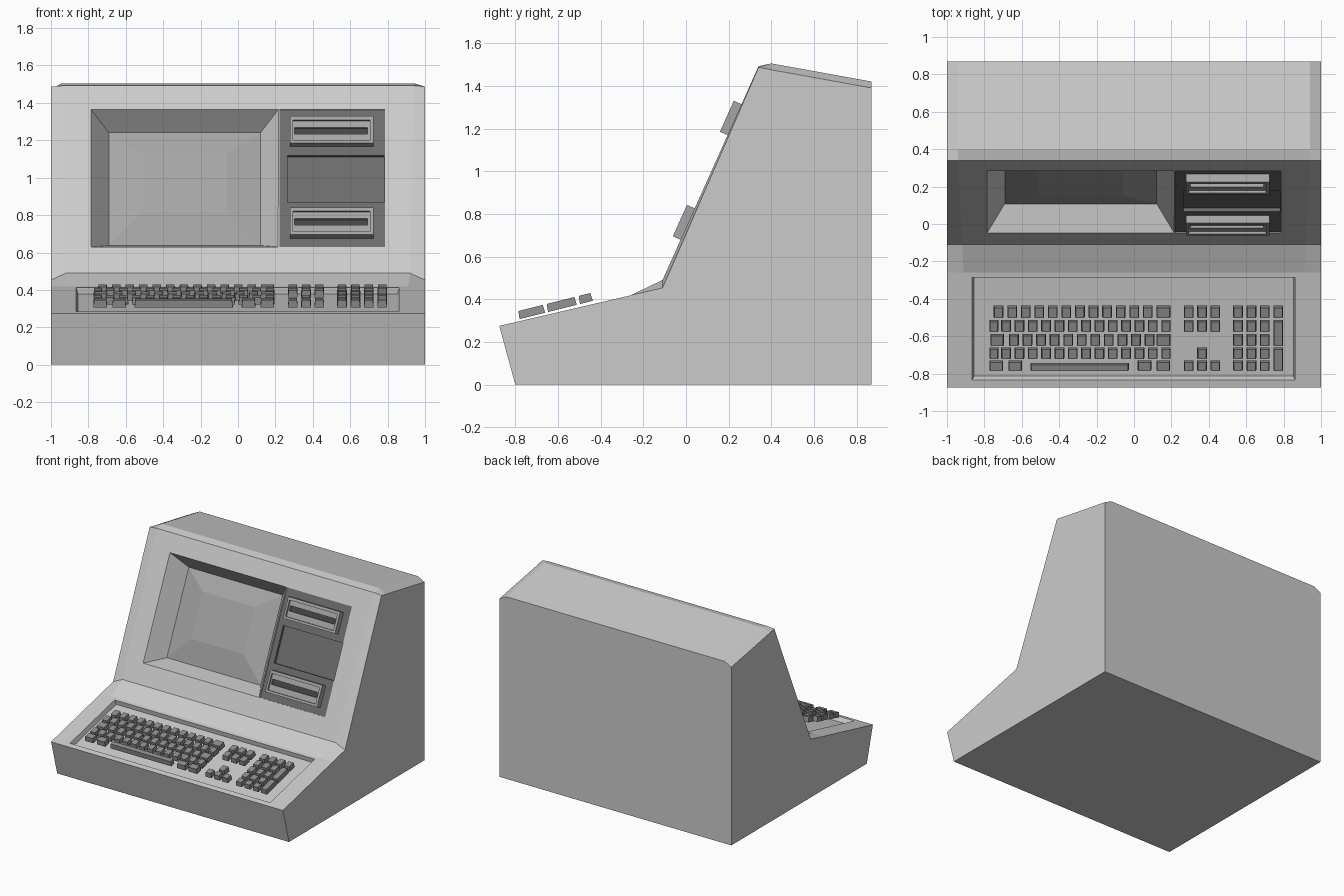
import bpy, bmesh
from mathutils import Vector

if "Cube" in bpy.data.objects:
    bpy.data.objects.remove(bpy.data.objects["Cube"])


def frame(origin, along):
    """Local frame on a sloped face: x across, v up the slope, n outwards."""
    v = Vector((0, *along)).normalized()
    n = Vector((0, -v.z, v.y))
    o = Vector((0, *origin))
    return lambda x, a, d: Vector((x, 0, 0)) + o + v * a + n * d


FRONT = frame((-0.11, 0.49), (0.45, 1.0))
DECK = frame((-0.875, 0.275), (0.615, 0.143))
KEYS = frame((-0.78, 0.307), (0.97, 0.2425))


def material(name, g):
    m = bpy.data.materials.new(name)
    m.diffuse_color = (g, g, g, 1)
    m.use_nodes = True
    m.node_tree.nodes["Principled BSDF"].inputs["Base Color"].default_value = m.diffuse_color
    return m


def loft(bm, loops):
    """Bridge equal-length loops of points and cap both ends."""
    vs = [[bm.verts.new(p) for p in lp] for lp in loops]
    k = len(vs[0])
    for a, b in zip(vs, vs[1:]):
        for i in range(k):
            j = (i + 1) % k
            bm.faces.new((a[i], a[j], b[j], b[i]))
    bm.faces.new(vs[0])
    bm.faces.new(vs[-1])


def rects(bm, fr, rings):
    """Loft through rectangles (x0, x1, v0, v1, n) in a sloped frame."""
    loft(bm, [[fr(x0, a, n), fr(x1, a, n), fr(x1, b, n), fr(x0, b, n)]
              for x0, x1, a, b, n in rings])


def finish(bm, name, mat=None):
    bmesh.ops.recalc_face_normals(bm, faces=bm.faces)
    me = bpy.data.meshes.new(name)
    bm.to_mesh(me)
    bm.free()
    ob = bpy.data.objects.new(name, me)
    bpy.context.collection.objects.link(ob)
    if mat:
        me.materials.append(mat)
    return ob


def part(name, fr, rings, mat=None):
    bm = bmesh.new()
    rects(bm, fr, rings)
    return finish(bm, name, mat)


dark = material("dark_panel", 0.15)
mid = material("mid_grey", 0.38)
key_grey = material("key_grey", 0.27)
black = material("slot_dark", 0.06)

# Housing: side profile with softened side edges (y, z at edge, z inside, x inside)
profile = [(-0.80, 0, 0, 0.93), (0.87, 0, 0, 0.93), (0.87, 1.39, 1.42, 0.94),
           (0.40, 1.475, 1.505, 0.94), (0.34, 1.487, 1.492, 0.94),
           (-0.11, 0.453, 0.49, 0.92), (-0.26, 0.418, 0.418, 0.91),
           (-0.875, 0.275, 0.275, 0.93)]
bm = bmesh.new()
loft(bm, [[(-1, y, ze) for y, ze, zi, xi in profile],
          [(-xi, y, zi) for y, ze, zi, xi in profile],
          [(xi, y, zi) for y, ze, zi, xi in profile],
          [(1, y, ze) for y, ze, zi, xi in profile]])
housing = finish(bm, "housing")

# Recesses for the screen, drive panel and keyboard tray
S0, S1 = (-0.785, 0.215, 0.153, 0.959), (-0.69, 0.12, 0.225, 0.885)
lip = [a + (a - b) * 0.3 for a, b in zip(S0, S1)]
P = (0.222, 0.785, 0.153, 0.959)
cutters = [
    part("screen_cutter", FRONT, [(*lip, 0.042), (*S0, 0), (*S1, -0.14)]),
    part("panel_cutter", FRONT, [(*P, 0.05), (*P, -0.04)]),
    part("tray_cutter", DECK, [(-0.865, 0.862, 0.041, 0.606, 0.05),
                               (-0.865, 0.862, 0.041, 0.606, 0),
                               (-0.855, 0.852, 0.055, 0.604, -0.035)]),
]
bpy.context.view_layer.objects.active = housing
for c in cutters:
    mod = housing.modifiers.new("cut", 'BOOLEAN')
    mod.operation = 'DIFFERENCE'
    mod.solver = 'EXACT'
    mod.object = c
    bpy.ops.object.modifier_apply(modifier=mod.name)
    bpy.data.objects.remove(c)

# Faceted, bulging screen
part("screen", FRONT, [(*S1, -0.15), (*S1, -0.138),
                       (-0.51, -0.06, 0.405, 0.75, -0.105)], mid)

# Drive panel with a recessed blank bay
B = (0.265, 0.78, 0.417, 0.691)
part("drive_panel", FRONT, [(*P, -0.04), (*P, -0.006), (*B, -0.006), (*B, -0.026)], dark)

# Two drives: raised bezel, recessed face, dark slot
for name, a, b in (("upper_drive", 0.744, 0.903), ("lower_drive", 0.207, 0.368)):
    c = (a + b) / 2
    O = (0.277, 0.725, a, b)
    I = (0.293, 0.706, a + 0.018, b - 0.022)
    L = (0.303, 0.693, c - 0.018, c + 0.02)
    drive = part(name, FRONT, [(*O, -0.02), (*O, 0.04), (*I, 0.04), (*I, 0.025),
                               (*L, 0.025), (*L, 0.008)], mid)
    drive.data.materials.append(black)
    drive.data.polygons[-1].material_index = 1

# Keyboard: every key is a tapered block
bm = bmesh.new()
ROW_Y = [(-0.50, -0.44), (-0.575, -0.515), (-0.65, -0.59), (-0.72, -0.663), (-0.783, -0.733)]


def key(row, x, w=0.052, to_row=None, front_half=False):
    y0, y1 = ROW_Y[row if to_row is None else to_row][0], ROW_Y[row][1]
    if front_half:
        y1 -= 0.012
    a, b = (y0 + 0.783) / 0.97, (y1 + 0.783) / 0.97
    t = 0.004
    rects(bm, KEYS, [(x, x + w, a, b, 0), (x + t, x + w - t, a + t, b - t / 2, 0.038)])


def run(row, x, count, pitch=0.0725):
    for i in range(count):
        key(row, x + i * pitch)


# main block
run(0, -0.75, 12)
key(0, 0.12, 0.075)
for r in (1, 3):
    key(r, -0.773, 0.048)
    run(r, -0.71, 12, 0.0713)
    key(r, 0.146, 0.05)
key(2, -0.768, 0.072)
run(2, -0.668, 11)
key(2, 0.12, 0.075)
for x in (-0.773, -0.672, 0.02, 0.12):
    key(4, x, 0.073)
key(4, -0.553, 0.525, front_half=True)
# cursor cluster
for r in (0, 1, 4):
    run(r, 0.267, 3, 0.071)
key(3, 0.338)
# number pad with two tall keys
run(0, 0.53, 4, 0.0717)
for r in range(1, 5):
    run(r, 0.53, 3, 0.0717)
key(1, 0.745, to_row=2)
key(3, 0.745, to_row=4)
finish(bm, "keys", key_grey)
